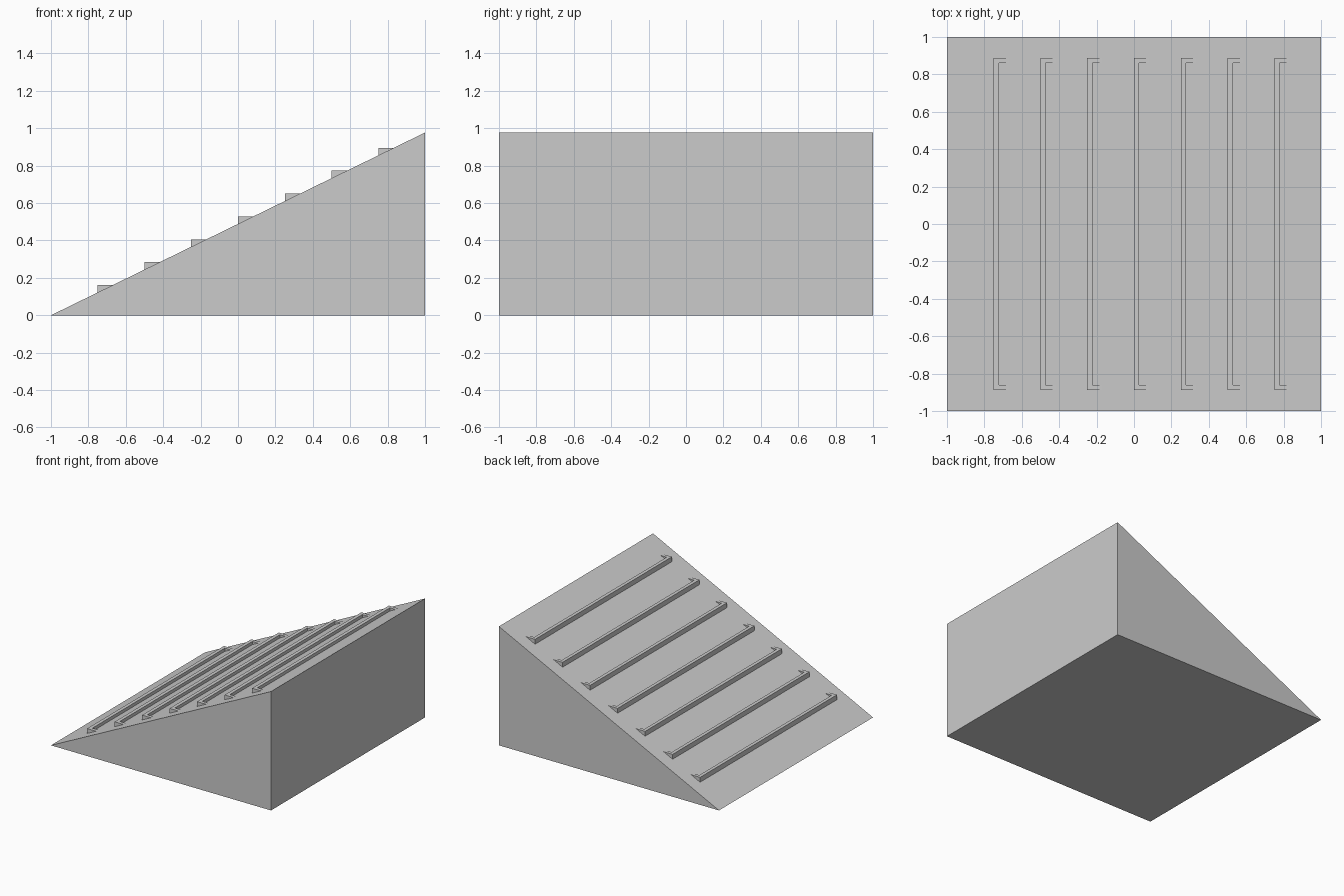
import bpy

if "Cube" in bpy.data.objects:
    bpy.data.objects.remove(bpy.data.objects["Cube"])

H = 0.977            # wedge height
SLOPE = H / 2


def slope_z(x):
    return (x + 1) * SLOPE


def prism(name, lower, upper):
    """Closed solid between two matching outlines (counter-clockwise about the extrusion)."""
    n = len(lower)
    faces = [tuple(reversed(range(n))), tuple(range(n, 2 * n))]
    faces += [(i, (i + 1) % n, (i + 1) % n + n, i + n) for i in range(n)]
    me = bpy.data.meshes.new(name)
    me.from_pydata(lower + upper, [], faces)
    me.update()
    ob = bpy.data.objects.new(name, me)
    bpy.context.collection.objects.link(ob)
    return ob


# Ramp body: triangle extruded along y
tri = [(-1, 0), (1, H), (1, 0)]
prism("ramp_body", [(x, -1, z) for x, z in tri], [(x, 1, z) for x, z in tri])

# Cleats: C-shaped foot grips, level on top, running out into the slope
RISE = 0.04
LENGTH = RISE / SLOPE
WALL, HALF = 0.028, 0.888
outline = [(0, -HALF), (LENGTH, -HALF), (LENGTH, -HALF + WALL), (WALL, -HALF + WALL),
           (WALL, HALF - WALL), (LENGTH, HALF - WALL), (LENGTH, HALF), (0, HALF)]
for i in range(7):
    x0 = -0.75 + 0.25 * i
    top = slope_z(x0) + RISE
    prism(f"cleat_{i + 1}",
          [(x0 + x, y, slope_z(x0 + x) - 0.002) for x, y in outline],
          [(x0 + x, y, top) for x, y in outline])
